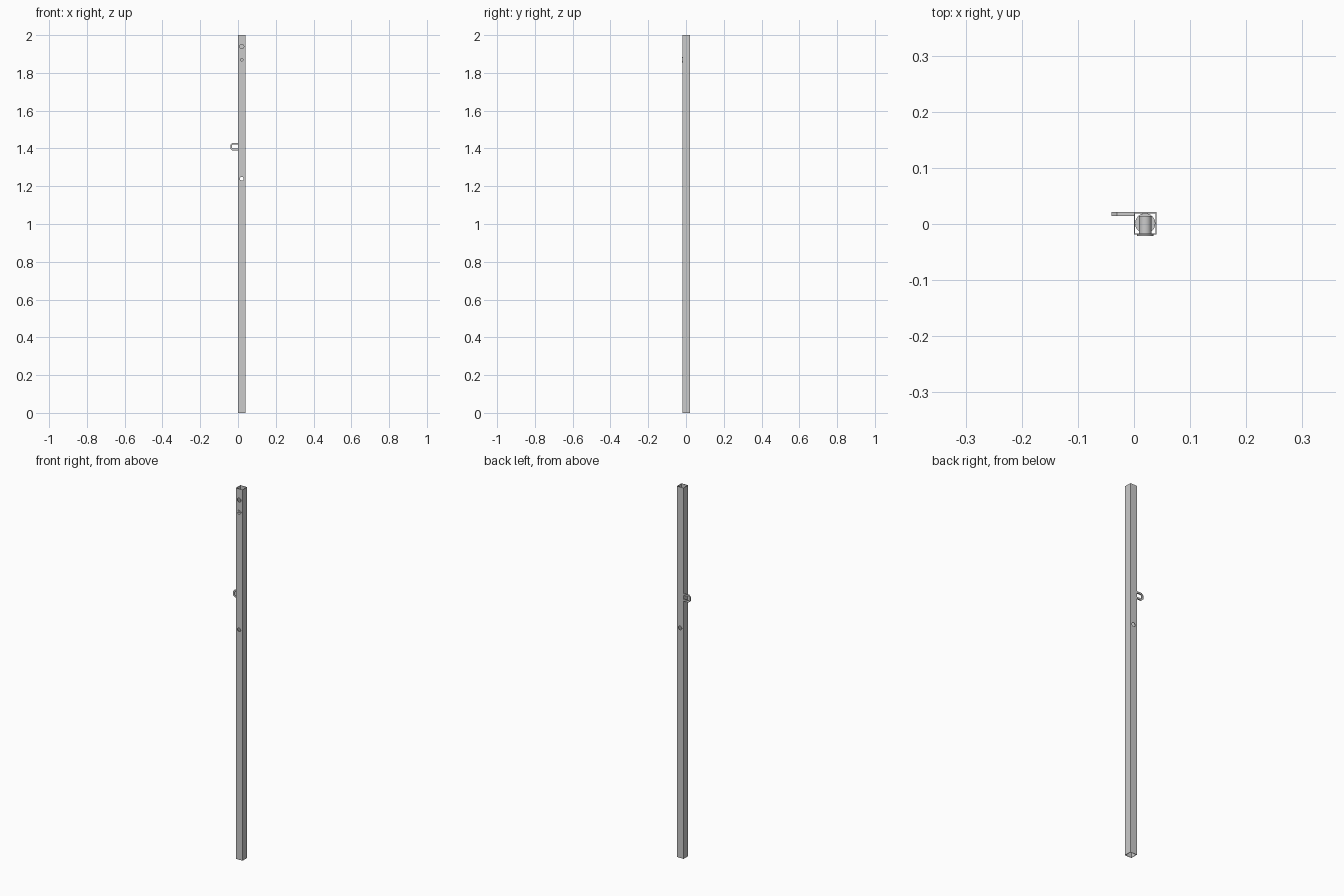
import bpy, bmesh, math

if "Cube" in bpy.data.objects:
    bpy.data.objects.remove(bpy.data.objects["Cube"])

CX, CY = 0.02, 0.001      # tube axis
HALF, WALL, H = 0.02, 0.002, 2.0


def finish(name, bm):
    bmesh.ops.recalc_face_normals(bm, faces=bm.faces)
    me = bpy.data.meshes.new(name)
    bm.to_mesh(me)
    bm.free()
    ob = bpy.data.objects.new(name, me)
    bpy.context.collection.objects.link(ob)
    return ob


def smooth(ob):
    bpy.ops.object.select_all(action='DESELECT')
    ob.select_set(True)
    bpy.context.view_layer.objects.active = ob
    bpy.ops.object.shade_smooth_by_angle()


def lathe(name, profile, loc, along_y=True, n=32):
    """Revolve a closed (radius, offset) profile about y or z."""
    bm = bmesh.new()
    rings = []
    for i in range(n):
        a = 2 * math.pi * i / n
        c, s = math.cos(a), math.sin(a)
        rings.append([bm.verts.new((r * c, o, r * s) if along_y else (r * c, r * s, o))
                      for r, o in profile])
    m = len(profile)
    for i in range(n):
        p, q = rings[i], rings[(i + 1) % n]
        for j in range(m):
            k = (j + 1) % m
            bm.faces.new((p[j], q[j], q[k], p[k]))
    bmesh.ops.translate(bm, verts=bm.verts, vec=loc)
    ob = finish(name, bm)
    smooth(ob)
    return ob


def cutter(z, r, y0, y1):
    bpy.ops.mesh.primitive_cylinder_add(vertices=32, radius=r, depth=y1 - y0,
                                        location=(CX, (y0 + y1) / 2, z),
                                        rotation=(math.pi / 2, 0, 0))
    ob = bpy.context.object
    ob.name = "hole_cutter"
    ob.hide_render = True
    return ob


# Open square tube
bm = bmesh.new()
loops = []
for h in (HALF, HALF - WALL):
    for z in (0, H):
        loops.append([bm.verts.new((CX + sx * h, CY + sy * h, z))
                      for sx, sy in ((-1, -1), (1, -1), (1, 1), (-1, 1))])
ob_, ot, ib, it = loops
for a, b in ((ob_, ot), (ot, it), (it, ib), (ib, ob_)):
    for i in range(4):
        j = (i + 1) % 4
        bm.faces.new((a[i], a[j], b[j], b[i]))
post = finish("post_tube", bm)

# Two front holes near the top and one hole straight through
for z, r, y0, y1 in ((1.94, 0.011, -0.03, 0), (1.87, 0.011, -0.03, 0),
                     (1.24, 0.01, -0.04, 0.04)):
    c = cutter(z, r, y0, y1)
    mod = post.modifiers.new("hole", 'BOOLEAN')
    mod.operation = 'DIFFERENCE'
    mod.solver = 'EXACT'
    mod.object = c
    bpy.context.view_layer.objects.active = post
    bpy.ops.object.modifier_apply(modifier=mod.name)
    bpy.data.objects.remove(c)

# Flanged threaded insert in the lower front hole
lathe("threaded_insert", [(0.007, -0.021), (0.015, -0.021), (0.015, -0.019),
                          (0.011, -0.019), (0.011, 0.014), (0.007, 0.014)],
      (CX, 0, 1.87))

# Round bush inside the foot of the tube
lathe("foot_bush", [(0.008, 0.03), (0.018, 0.03), (0.018, 0.05), (0.008, 0.05)],
      (CX, CY, 0), along_y=False)

# Side eye: chamfered loop flush with the back face
outer = [(0, 1.43), (-0.03, 1.43), (-0.04, 1.42), (-0.04, 1.40), (-0.03, 1.39), (0, 1.39)]
inner = [(0, 1.421), (-0.027, 1.421), (-0.031, 1.417), (-0.031, 1.403), (-0.027, 1.399), (0, 1.399)]
bm = bmesh.new()
vo = [bm.verts.new((x, 0.014, z)) for x, z in outer]
vi = [bm.verts.new((x, 0.014, z)) for x, z in inner]
faces = [bm.faces.new((vo[i], vo[i + 1], vi[i + 1], vi[i])) for i in range(5)]
ext = bmesh.ops.extrude_face_region(bm, geom=faces, use_keep_orig=True)
bmesh.ops.translate(bm, vec=(0, 0.007, 0),
                    verts=[g for g in ext["geom"] if isinstance(g, bmesh.types.BMVert)])
finish("side_eye", bm)
